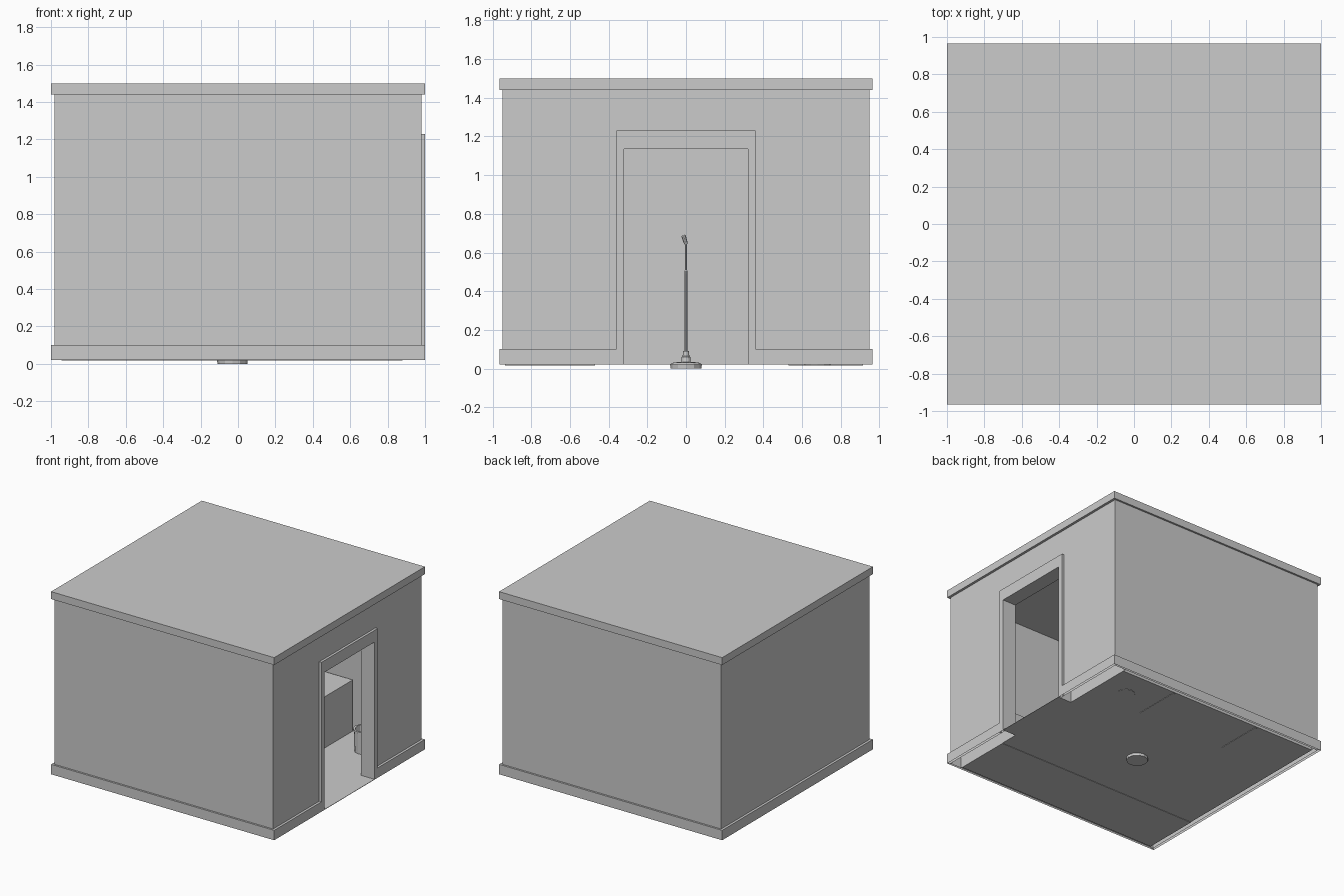
import bpy, bmesh, math
from mathutils import Vector, Matrix

if "Cube" in bpy.data.objects:
    bpy.data.objects.remove(bpy.data.objects["Cube"])


def finish(name, bm, open_bottom=False):
    bmesh.ops.recalc_face_normals(bm, faces=bm.faces)
    if open_bottom:
        low = min(v.co.z for v in bm.verts)
        under = [f for f in bm.faces if f.normal.z < -0.9 and f.calc_center_median().z < low + 1e-4]
        bmesh.ops.delete(bm, geom=under, context='FACES')
    me = bpy.data.meshes.new(name)
    bm.to_mesh(me)
    bm.free()
    ob = bpy.data.objects.new(name, me)
    bpy.context.collection.objects.link(ob)
    return ob


def box(name, x, y, z, open_bottom=False):
    bm = bmesh.new()
    bmesh.ops.create_cube(bm, size=1)
    for v in bm.verts:
        v.co = [(a[0] + a[1]) / 2 + c * (a[1] - a[0]) for a, c in zip((x, y, z), v.co)]
    return finish(name, bm, open_bottom)


def side_profile(name, pts, x0, x1):
    """Extrude a (y, z) outline from x0 to x1, leaving the underside open."""
    bm = bmesh.new()
    face = bm.faces.new([bm.verts.new((x0, y, z)) for y, z in pts])
    r = bmesh.ops.extrude_face_region(bm, geom=[face])
    bmesh.ops.translate(bm, vec=(x1 - x0, 0, 0),
                        verts=[e for e in r['geom'] if isinstance(e, bmesh.types.BMVert)])
    return finish(name, bm, True)


def lathe(name, profile, loc, sides, tilt=0):
    bm = bmesh.new()
    rings = []
    for r, z in profile:
        rings.append([bm.verts.new((r * math.cos(2 * math.pi * i / sides),
                                    r * math.sin(2 * math.pi * i / sides), z)) for i in range(sides)])
    for a, b in zip(rings, rings[1:]):
        for i in range(sides):
            j = (i + 1) % sides
            bm.faces.new((a[i], a[j], b[j], b[i]))
    bm.faces.new(rings[0])
    bm.faces.new(rings[-1])
    bm.transform(Matrix.Translation(Vector(loc)) @ Matrix.Rotation(tilt, 4, 'X'))
    return finish(name, bm)


def portal(outer_y, outer_z, inner_y, inner_z, low):
    """Outline of a wall or frame with a doorway cut into it."""
    return [(-outer_y, low), (-outer_y, outer_z), (outer_y, outer_z), (outer_y, low),
            (inner_y, low), (inner_y, inner_z), (-inner_y, inner_z), (-inner_y, low)]


LOW, TOP = 0.02, 1.44

# Walls: hollow underneath, thick wall on the doorway side
side_profile("door_wall", portal(0.95, TOP, 0.32, 1.135, LOW), 0.88, 0.98)
box("back_side_wall", (-0.98, -0.945), (-0.95, 0.95), (LOW, TOP), True)
for s, n in ((-1, "front"), (1, "rear")):
    ys = sorted((s * 0.925, s * 0.95))
    box(n + "_wall", (-0.945, 0.88), ys, (LOW, TOP), True)

# Roof slab and ceiling
box("roof", (-1, 1), (-0.965, 0.965), (TOP, 1.5))

# Doorway trim
side_profile("door_frame", portal(0.36, 1.23, 0.32, 1.135, LOW), 0.98, 1.0)

# Skirting strips around the outside
box("skirting_left", (-1, -0.98), (-0.965, 0.965), (LOW, 0.1), True)
for s, n in ((-1, "front"), (1, "rear")):
    box("skirting_" + n, (-0.98, 0.98), sorted((s * 0.95, s * 0.965)), (LOW, 0.1), True)
    box("skirting_door_" + n, (0.98, 1), sorted((s * 0.36, s * 0.965)), (LOW, 0.1), True)

# Floor with a threshold in the doorway
box("floor", (-0.945, 0.88), (-0.925, 0.925), (LOW, LOW + 0.003))
box("threshold", (0.88, 1), (-0.32, 0.32), (LOW, LOW + 0.003))

# Long low bench against the front wall
box("bench", (-0.945, 0.88), (-0.935, -0.47), (0.017, 0.32))

# Desk against the rear wall: two side panels and a top
for x, n in ((-0.425, "left"), (0.37, "right")):
    box("desk_panel_" + n, (x, x + 0.018), (0.53, 0.915), (0.017, 0.42))
box("desk_top", (-0.425, 0.388), (0.53, 0.915), (0.42, 0.438))

# Open bin with a rim
lathe("bin", [(0.068, 0.017), (0.072, 0.19), (0.078, 0.19), (0.078, 0.205),
              (0.062, 0.205), (0.058, 0.03)], (0.65, 0.68, 0), 12)

# Microphone stand: heavy foot, telescoping pole, tilted head
lathe("stand_foot", [(0.08, 0.0), (0.082, 0.022), (0.065, 0.032), (0.024, 0.034),
                     (0.023, 0.06), (0.017, 0.065), (0.016, 0.09)], (-0.03, 0, 0), 12)
lathe("stand_pole", [(0.007, 0.08), (0.007, 0.49), (0.009, 0.49), (0.008, 0.505),
                     (0.005, 0.51), (0.005, 0.645)], (-0.03, 0, 0), 10)
lathe("microphone", [(0.007, 0.0), (0.011, 0.01), (0.012, 0.045), (0.009, 0.05)],
      (-0.03, 0.001, 0.642), 10, math.radians(17))
